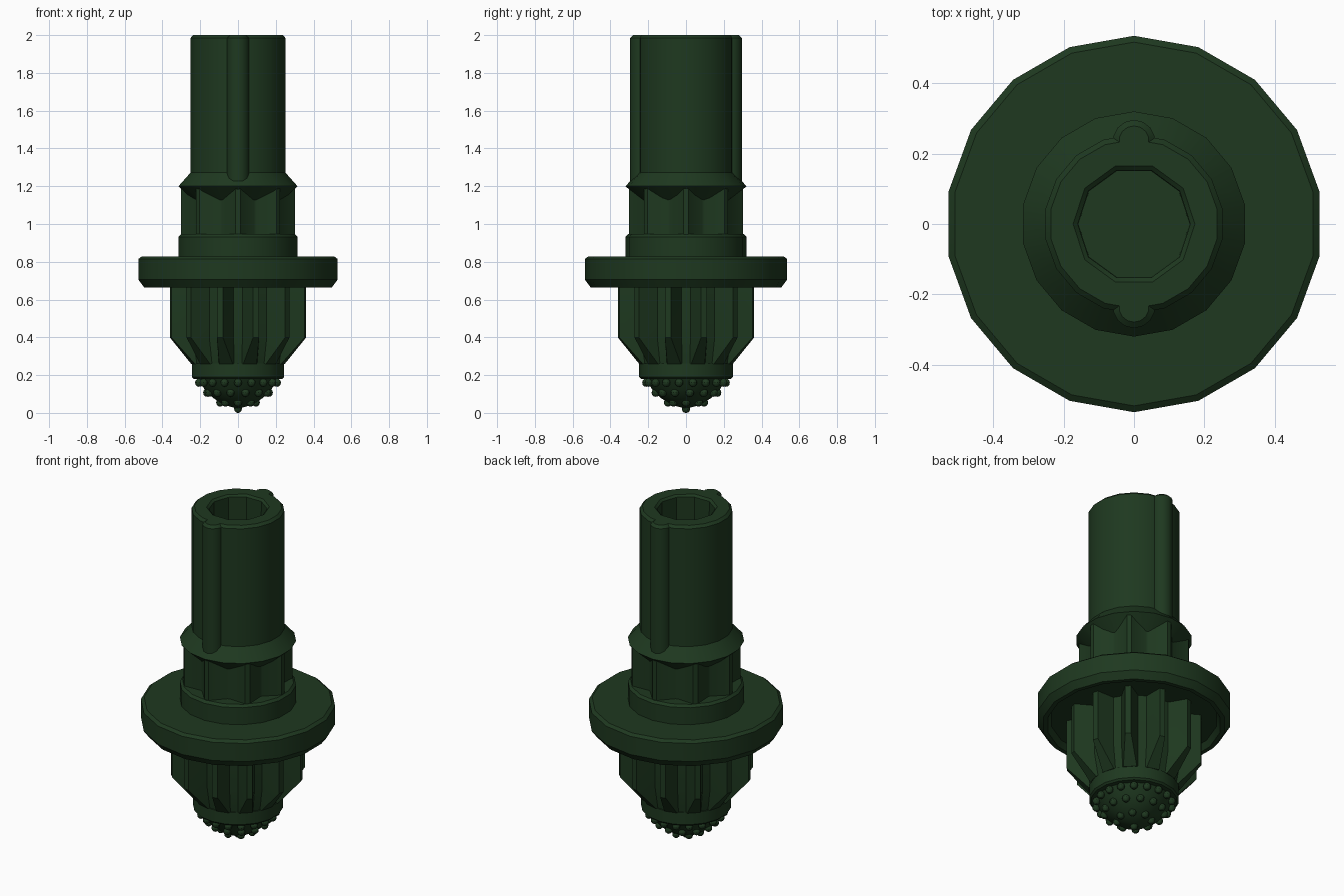
import bpy, bmesh, math
from math import sin, cos, pi, radians

if "Cube" in bpy.data.objects:
    bpy.data.objects.remove(bpy.data.objects["Cube"])

green = bpy.data.materials.new("dark green")
green.diffuse_color = (0.013, 0.040, 0.014, 1)
green.use_nodes = True
green.node_tree.nodes["Principled BSDF"].inputs["Base Color"].default_value = green.diffuse_color


def finish(name, bm):
    bmesh.ops.recalc_face_normals(bm, faces=bm.faces[:])
    me = bpy.data.meshes.new(name)
    bm.to_mesh(me)
    bm.free()
    me.materials.append(green)
    ob = bpy.data.objects.new(name, me)
    bpy.context.collection.objects.link(ob)
    bpy.ops.object.select_all(action='DESELECT')
    ob.select_set(True)
    bpy.context.view_layer.objects.active = ob
    bpy.ops.object.shade_smooth_by_angle(angle=radians(30))
    return ob


def loft(name, rings, y=0.0):
    """Skin a stack of rings, each (z, [(angle, radius), ...]), capping both ends."""
    bm = bmesh.new()
    loops = [[bm.verts.new((r * cos(a), y + r * sin(a), z)) for a, r in pts]
             for z, pts in rings]
    n = len(loops[0])
    for lo, hi in zip(loops, loops[1:]):
        for i in range(n):
            j = (i + 1) % n
            bm.faces.new((lo[i], lo[j], hi[j], hi[i]))
    bm.faces.new(loops[0][::-1])
    bm.faces.new(loops[-1])
    return finish(name, bm)


def lathe(name, profile, n=18, y=0.0, start=pi / 2):
    return loft(name, [(z, [(start + 2 * pi * i / n, r) for i in range(n)])
                       for r, z in profile], y)


def star(teeth, tip_r, valley_r, tip_a, valley_a, turn=0.0):
    """Toothed outline with blunt tips and narrow valley floors."""
    pts = []
    step = 2 * pi / teeth
    for k in range(teeth):
        a = pi / 2 + turn + k * step
        pts += [(a - tip_a, tip_r), (a + tip_a, tip_r),
                (a + step / 2 - valley_a, valley_r), (a + step / 2 + valley_a, valley_r)]
    return pts


# Hollow barrel with a ten-sided bore
barrel = lathe("barrel", [(0.255, 1.22), (0.255, 1.985), (0.24, 2.0)])
cutter = lathe("bore_cutter", [(0.158, 1.3), (0.16, 1.988), (0.173, 2.0), (0.173, 2.05)],
               n=10, start=0)
cutter.hide_render = True
cutter.hide_viewport = True
cut = barrel.modifiers.new("bore", 'BOOLEAN')
cut.object = cutter
cut.operation = 'DIFFERENCE'
cut.solver = 'EXACT'

# Guide ridges on front and back of the barrel
for name, side in (("front_ridge", -1), ("back_ridge", 1)):
    lathe(name, [(0.06, 1.2), (0.06, 1.985), (0.043, 2.0)], n=14, y=side * 0.236)

# Flared collar, toothed neck and its base ring
lathe("flared_collar", [(0.21, 1.10), (0.32, 1.2), (0.255, 1.272)])
neck = star(8, 0.302, 0.238, radians(2.5), radians(1.5))
loft("toothed_neck", [(0.92, neck), (1.19, neck)])
lathe("neck_base", [(0.32, 0.8), (0.32, 0.932), (0.306, 0.946)])

# Wide flange with a shallow recess underneath
lathe("flange", [(0.25, 0.70), (0.46, 0.70), (0.48, 0.665), (0.505, 0.665),
                 (0.535, 0.705), (0.535, 0.815), (0.517, 0.829)])

# Finned lower body tapering to the tip ring
half = radians(15)
fins = star(12, 0.37, 0.265, radians(2.5), radians(5), half)
foot = star(12, 0.25, 0.24, radians(8.5), radians(5), half)
loft("finned_body", [(0.26, foot), (0.40, fins), (0.72, fins)])

# Tip ring and rounded tip
lathe("tip_ring", [(0.238, 0.18), (0.248, 0.19), (0.248, 0.262)])
lathe("rounded_tip", [(0.012, 0.025), (0.075, 0.042), (0.135, 0.08),
                      (0.18, 0.125), (0.212, 0.185)])

# Studs in rows around the tip
bm = bmesh.new()
for count, r, z in ((18, 0.21, 0.16), (13, 0.165, 0.107), (8, 0.095, 0.055), (1, 0, 0.021)):
    for k in range(count):
        a = pi / 2 + 2 * pi * k / count
        new = bmesh.ops.create_uvsphere(bm, u_segments=10, v_segments=6, radius=0.022)
        bmesh.ops.translate(bm, verts=new["verts"], vec=(r * cos(a), r * sin(a), z))
finish("tip_studs", bm)
